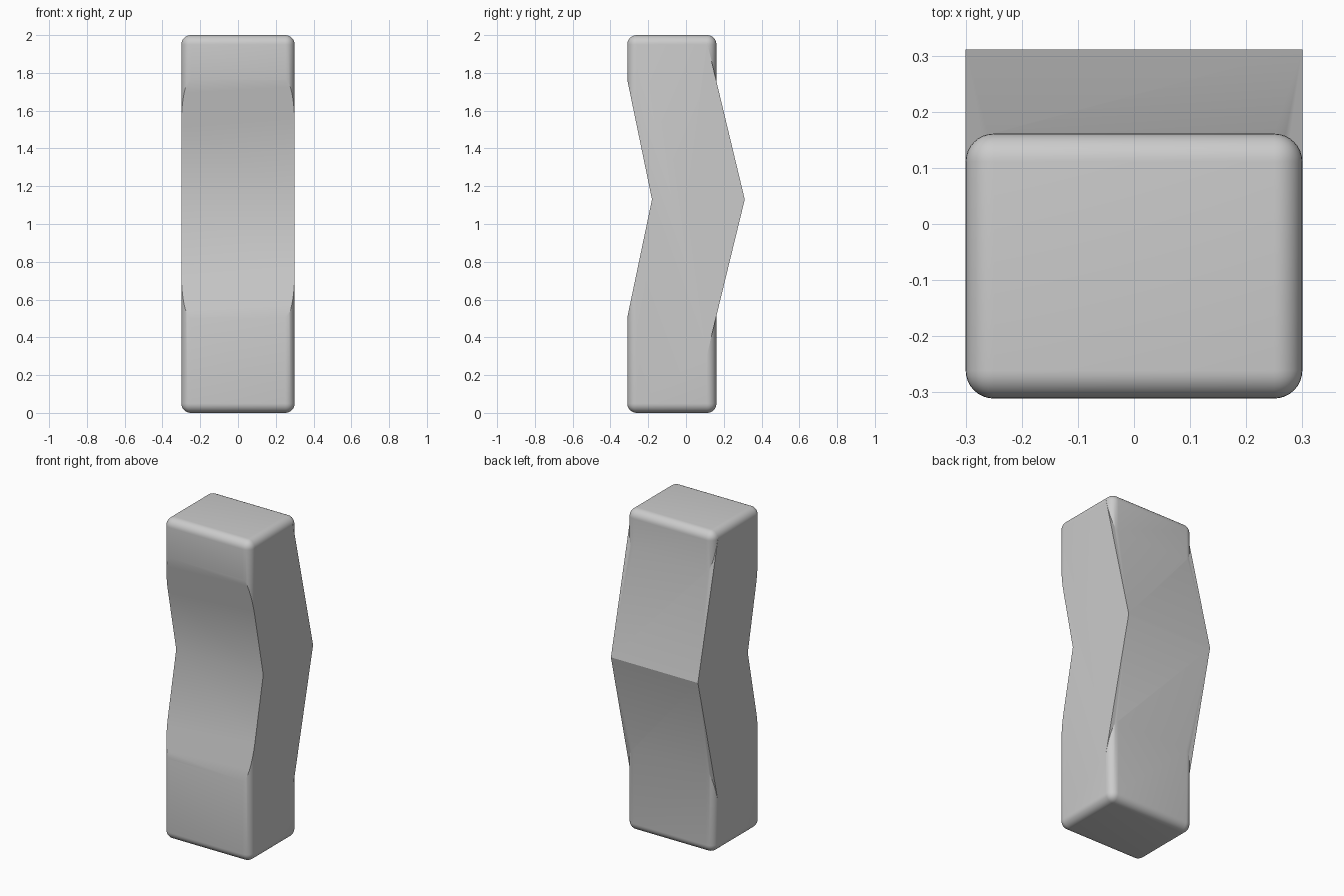
import bpy
import bmesh
from math import radians

cube = bpy.data.objects.get("Cube")
if cube:
    bpy.data.objects.remove(cube, do_unlink=True)

grey = bpy.data.materials.new("plain_grey")
grey.use_nodes = True
colour = (0.6, 0.6, 0.6, 1)
grey.diffuse_color = colour
grey.node_tree.nodes["Principled BSDF"].inputs["Base Color"].default_value = colour


def add_object(name, bm):
    bmesh.ops.recalc_face_normals(bm, faces=bm.faces)
    mesh = bpy.data.meshes.new(name)
    bm.to_mesh(mesh)
    bm.free()
    mesh.materials.append(grey)
    obj = bpy.data.objects.new(name, mesh)
    bpy.context.collection.objects.link(obj)
    return obj


def side_prism(name, profile, half_width):
    """Extrude a (y, z) profile across x."""
    bm = bmesh.new()
    face = bm.faces.new([bm.verts.new((-half_width, y, z)) for y, z in profile])
    grown = bmesh.ops.extrude_face_region(bm, geom=[face])["geom"]
    verts = [v for v in grown if isinstance(v, bmesh.types.BMVert)]
    bmesh.ops.translate(bm, verts=verts, vec=(2 * half_width, 0, 0))
    return add_object(name, bm)


# Rounded upright block
bm = bmesh.new()
bmesh.ops.create_cube(bm, size=1)
for v in bm.verts:
    v.co = (v.co.x * 0.6, v.co.y * 0.472 - 0.075, v.co.z * 2 + 1)
bmesh.ops.bevel(bm, geom=bm.edges[:], offset=0.05, segments=8,
                profile=0.5, affect='EDGES')
block = add_object("bent_block", bm)

# Shallow notch in the front, pointed ridge with sharp sides at the back
notch = side_prism("front_notch_cutter",
                   [(-0.337, 1.89), (-0.18, 1.13), (-0.337, 0.38)], 0.4)
ridge = side_prism("back_ridge_helper",
                   [(0.112, 1.96), (0.311, 1.13), (0.112, 0.312), (0, 1.13)], 0.3)

for helper, operation in ((notch, 'DIFFERENCE'), (ridge, 'UNION')):
    mod = block.modifiers.new(helper.name, 'BOOLEAN')
    mod.object = helper
    mod.operation = operation
    mod.solver = 'EXACT'
    bpy.context.view_layer.objects.active = block
    bpy.ops.object.modifier_apply(modifier=mod.name)
    bpy.data.objects.remove(helper, do_unlink=True)

# Soft shading on the rounded edges and the shallow front bends
bpy.ops.object.select_all(action='DESELECT')
block.select_set(True)
bpy.context.view_layer.objects.active = block
bpy.ops.object.shade_smooth_by_angle(angle=radians(25))
